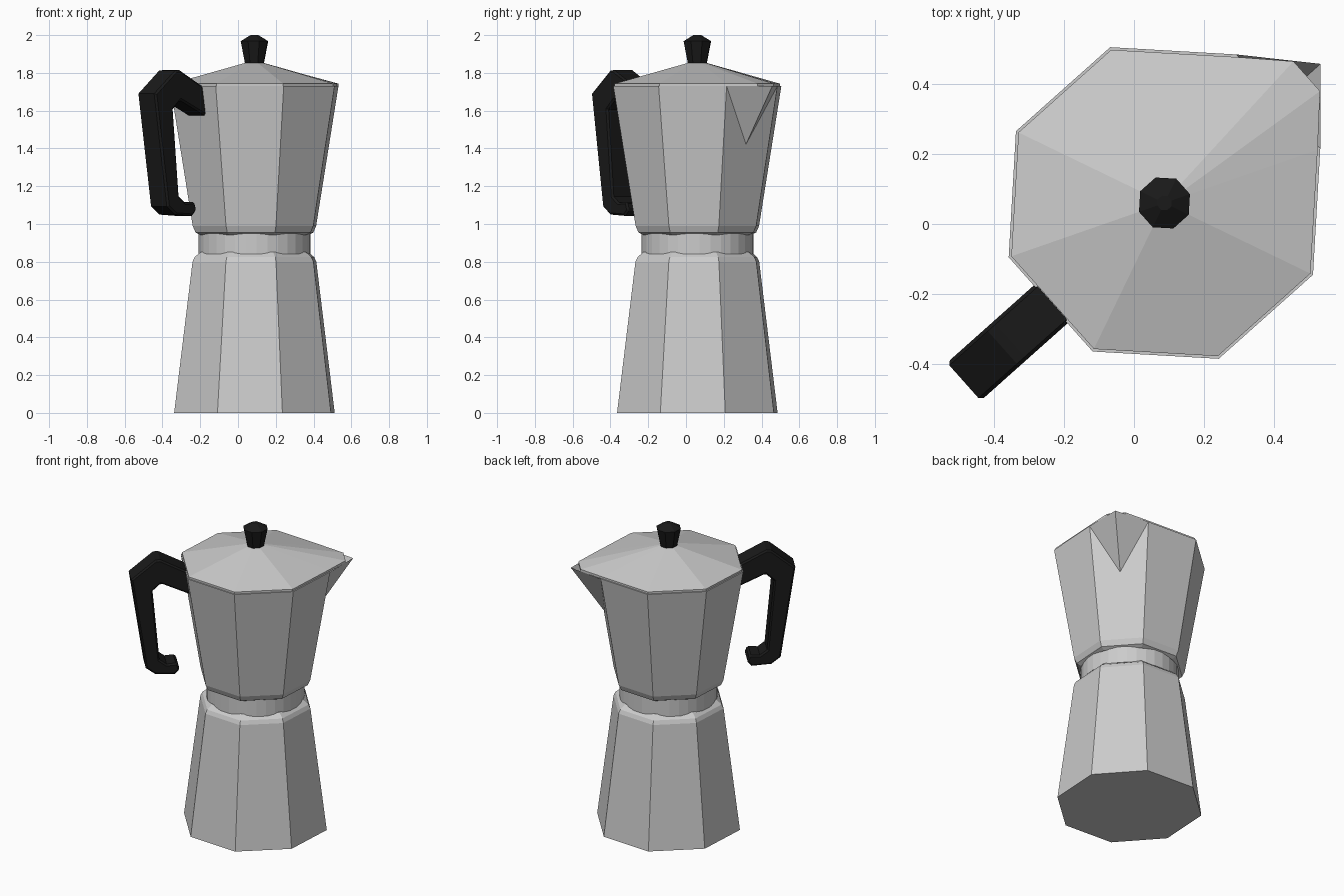
import bpy, math
from math import cos, sin, pi

if "Cube" in bpy.data.objects:
    bpy.data.objects.remove(bpy.data.objects["Cube"])

CENTRE = (0.087, 0.06, 0)
TURN = math.radians(41.7)      # local +x is the pouring direction

black = bpy.data.materials.new("black_plastic")
black.diffuse_color = (0.01, 0.01, 0.01, 1)
black.use_nodes = True
black.node_tree.nodes["Principled BSDF"].inputs["Base Color"].default_value = black.diffuse_color


def add(name, verts, faces, mat=None):
    me = bpy.data.meshes.new(name)
    me.from_pydata(verts, [], faces)
    me.update()
    ob = bpy.data.objects.new(name, me)
    bpy.context.collection.objects.link(ob)
    ob.location = CENTRE
    ob.rotation_euler.z = TURN
    if mat:
        me.materials.append(mat)
    return ob


def ring(r, z, n=8):
    return [(r * cos((i + .5) * 2 * pi / n), r * sin((i + .5) * 2 * pi / n), z) for i in range(n)]


def loft(name, rings, mat=None, cap_top=True, cap_bottom=True):
    n = len(rings[0])
    verts = [v for r in rings for v in r]
    faces = [(k * n + i, k * n + (i + 1) % n, (k + 1) * n + (i + 1) % n, (k + 1) * n + i)
             for k in range(len(rings) - 1) for i in range(n)]
    if cap_bottom:
        faces.append(tuple(reversed(range(n))))
    if cap_top:
        faces.append(tuple(range(len(verts) - n, len(verts))))
    return add(name, verts, faces, mat)


# Water chamber, collar and upper jug
loft("base_chamber", [ring(r, z) for r, z in
     [(.45, 0), (.347, .80), (.335, .825), (.30, .853)]])
loft("collar", [ring(.297, z, 32) for z in (.84, .95)])
loft("upper_jug", [ring(r, z) for r, z in
     [(.305, .943), (.33, .955), (.346, .99), (.471, 1.73), (.455, 1.73), (.45, 1.70)]],
     cap_top=False)

# Spout: two triangles folded out from the front facet
a = pi / 8
rx, ry = .471 * cos(a), .471 * sin(a)
add("spout", [(rx, -ry, 1.73), (rx, ry, 1.73), (.597, 0, 1.73), (.386, 0, 1.42)],
    [(0, 2, 3), (2, 1, 3)])


# Lid: octagon stretched into a clipped beak over the spout
def lid_ring(r, beak, half, z):
    o = ring(r, z)
    return [(beak, half, z)] + o + [(beak, -half, z)]


loft("lid", [lid_ring(.463, .544, .057, 1.728), lid_ring(.463, .544, .057, 1.743),
             lid_ring(.055, .053, .008, 1.852)])

# Knob
loft("lid_knob", [ring(r, z) for r, z in
     [(.052, 1.845), (.077, 1.968), (.022, 2.0)]], black)

# Handle: side profile (distance from axis, height) extruded across its width
profile = [(.40, 1.715), (.59, 1.815), (.62, 1.812), (.767, 1.69), (.677, 1.093),
           (.62, 1.05), (.50, 1.043), (.47, 1.075), (.485, 1.118), (.55, 1.113),
           (.594, 1.146), (.636, 1.607), (.585, 1.655), (.40, 1.57)]
n = len(profile)
w = .0725
hv = [(-r, y, z) for y in (-w, w) for r, z in profile]
hf = [(i, i + n, (i + 1) % n + n, (i + 1) % n) for i in range(n)]
hf += [tuple(range(n)), tuple(reversed(range(n, 2 * n)))]
handle = add("handle", hv, hf, black)
bev = handle.modifiers.new("soft_edges", 'BEVEL')
bev.width = .01
bev.segments = 1
bev.limit_method = 'ANGLE'
bev.angle_limit = math.radians(60)
